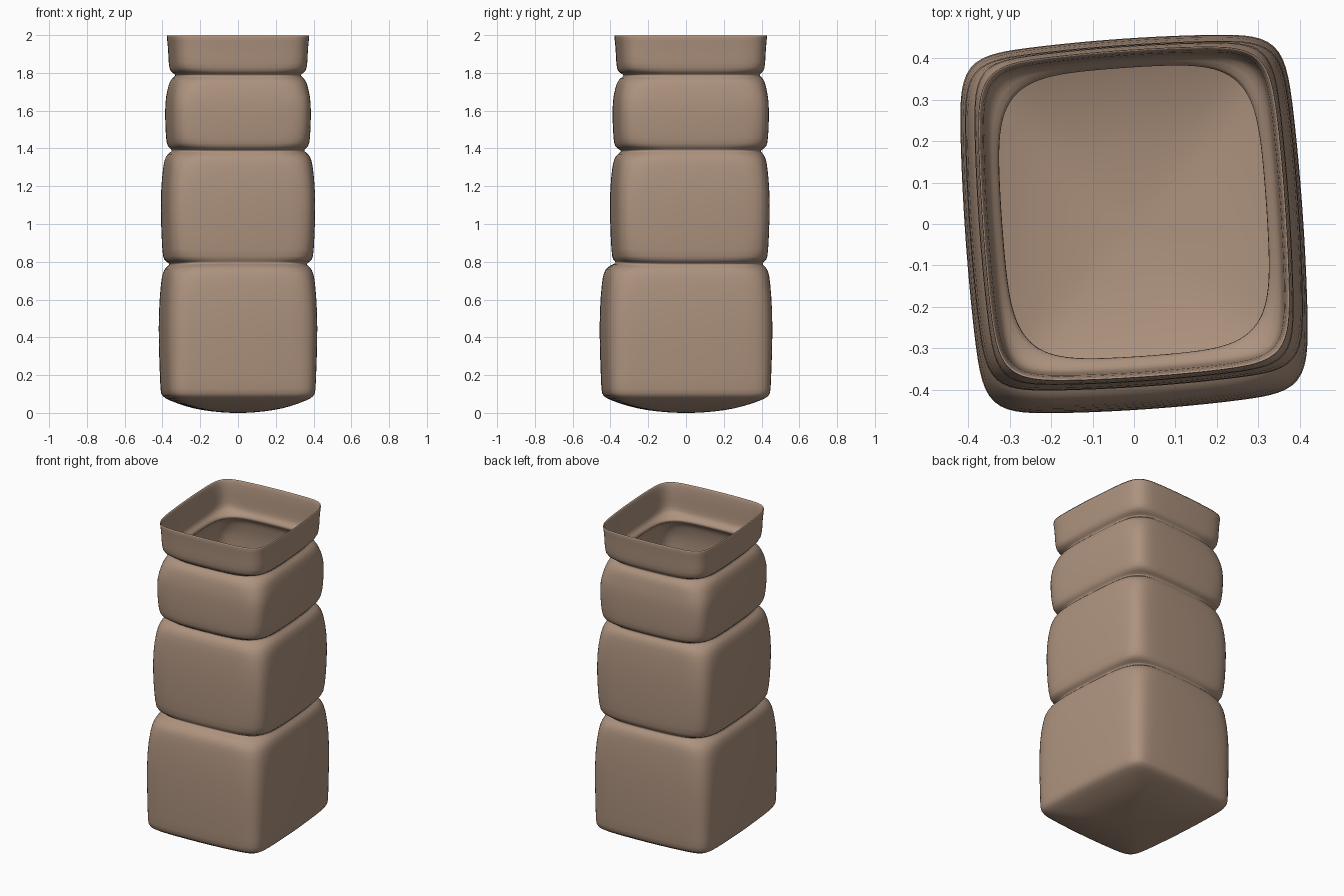
import bpy, bmesh
from math import sin, cos, pi

if "Cube" in bpy.data.objects:
    bpy.data.objects.remove(bpy.data.objects["Cube"])

SIDES = 96      # points round each ring
TWIST = 0.07    # the whole body is turned slightly about z
BOW = 0.04      # outward bow of the four walls

# Tiers: base z, top z, half width at base / middle / top, extra depth, centre y
TIERS = [
    (0.09, 0.79, 0.398, 0.409, 0.397, 0.040, 0.0),
    (0.79, 1.39, 0.391, 0.399, 0.388, 0.015, 0.02),
    (1.39, 1.79, 0.371, 0.376, 0.366, 0.030, 0.025),
    (1.79, 2.00, 0.358, 0.361, 0.370, 0.029, 0.025),
]
# Crisp lower lip and soft upper shoulder: distance from end, inset, squareness
LIP = [(0.005, 0.027, 5), (0.018, 0.006, 8), (0.055, 0.0, 10)]
SHOULDER = [(0.09, 0.0, 9), (0.045, 0.008, 7), (0.018, 0.024, 6), (0.005, 0.044, 5)]
# Domed underside: height, fraction of the base width, squareness
DOME = [(0.0, 0.1, 4), (0.006, 0.33, 5), (0.022, 0.58, 7),
        (0.05, 0.79, 10), (0.078, 0.955, 14), (0.1, 1.0, 16), (0.15, 1.005, 14)]


def body_rings():
    """Rings from the ground up: z, half width, half depth, centre y, squareness."""
    rings = []
    for k, (z0, z1, base, mid, top, deep, cy) in enumerate(TIERS):
        if k == 0:
            rings += [(z, base * f, (base + deep) * f, cy, n) for z, f, n in DOME]
        else:
            rings += [(z0 + d, base - i, base + deep - i, cy, n) for d, i, n in LIP]
        if k == len(TIERS) - 1:
            # Collar flares to an open rim
            rings.append((z0 + 0.15, mid, mid + deep, cy, 9))
            rings.append((z1, top, top + deep, cy, 9))
        else:
            for f in (0.38, 0.65):
                rings.append((z0 + f * (z1 - z0), mid, mid + deep, cy, 11))
            rings += [(z1 - d, top - i, top + deep - i, cy + i * 0.15, n)
                      for d, i, n in SHOULDER]
    return rings


def ring_point(angle, hx, hy, n):
    """Rounded square with bowed sides, turned by TWIST."""
    c, s = cos(angle), sin(angle)
    r = (abs(c) ** n + abs(s) ** n) ** (-1 / n)
    u, v = c * r, s * r
    x = hx * u * (1 - BOW * v * v)
    y = hy * v * (1 - BOW * u * u)
    return x * cos(TWIST) - y * sin(TWIST), x * sin(TWIST) + y * cos(TWIST)


# Stacked, hollow body lofted through the rings; open at the top
bm = bmesh.new()
loops = []
for z, hx, hy, cy, n in body_rings():
    loop = []
    for i in range(SIDES):
        x, y = ring_point(2 * pi * i / SIDES, hx, hy, n)
        loop.append(bm.verts.new((x, y + cy, z)))
    loops.append(loop)
for low, high in zip(loops, loops[1:]):
    for i in range(SIDES):
        j = (i + 1) % SIDES
        bm.faces.new((low[i], low[j], high[j], high[i]))
# Closed underside
pole = bm.verts.new((0, 0, 0))
for i in range(SIDES):
    bm.faces.new((pole, loops[0][(i + 1) % SIDES], loops[0][i]))
bmesh.ops.recalc_face_normals(bm, faces=bm.faces)

mesh = bpy.data.meshes.new("stacked_vase")
bm.to_mesh(mesh)
bm.free()
mesh.shade_smooth()
vase = bpy.data.objects.new("stacked_vase", mesh)
bpy.context.collection.objects.link(vase)

# Thin wall, then smoothing
wall = vase.modifiers.new("thin_wall", 'SOLIDIFY')
wall.thickness = 0.008
wall.offset = -1
smooth = vase.modifiers.new("smooth", 'SUBSURF')
smooth.levels = smooth.render_levels = 1

# Clay colour
clay = bpy.data.materials.new("clay")
clay.diffuse_color = (0.42, 0.29, 0.21, 1)
clay.use_nodes = True
clay.node_tree.nodes["Principled BSDF"].inputs["Base Color"].default_value = clay.diffuse_color
mesh.materials.append(clay)
